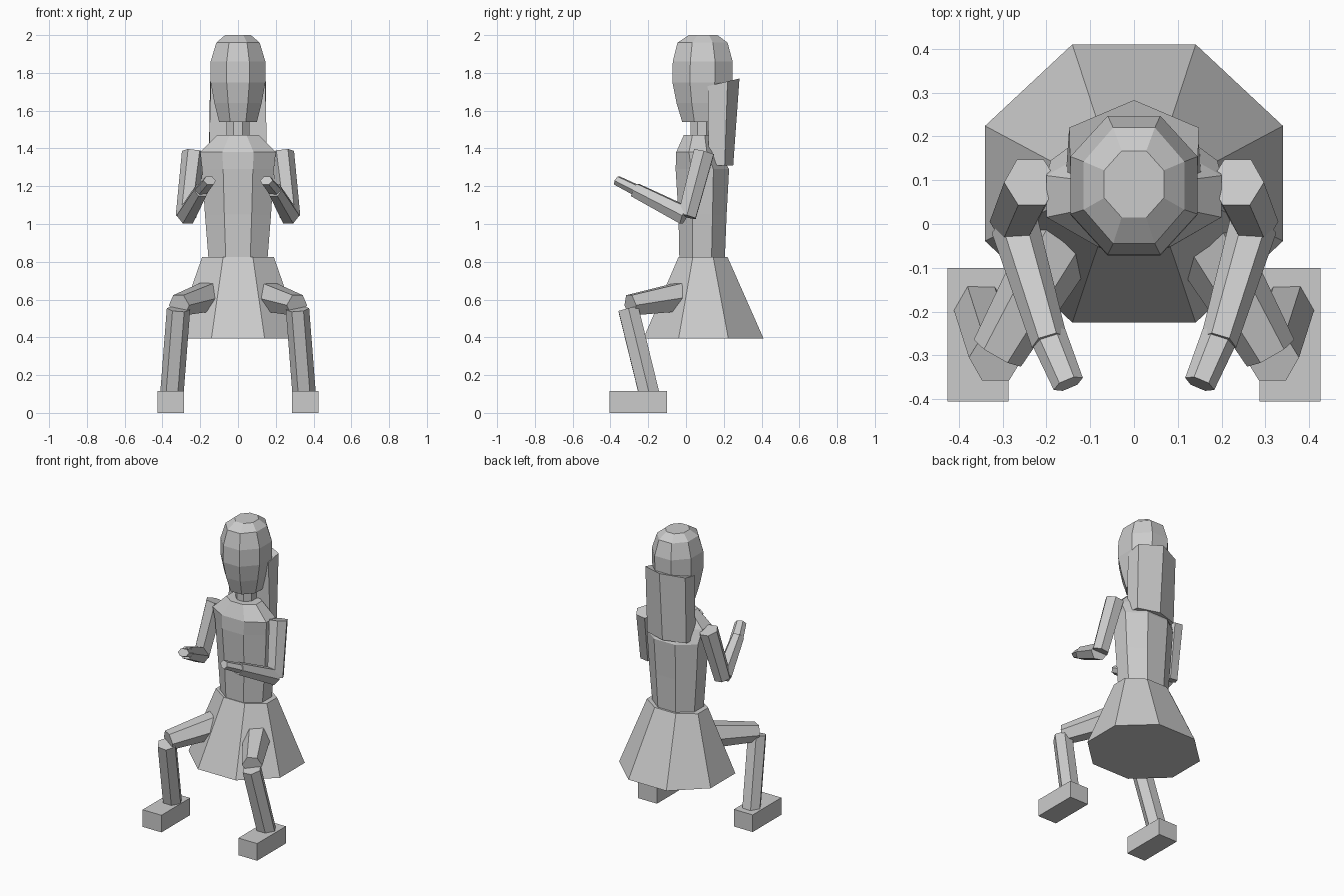
import bpy, bmesh, math
from mathutils import Vector

if "Cube" in bpy.data.objects:
    bpy.data.objects.remove(bpy.data.objects["Cube"])


def finish(name, bm):
    bmesh.ops.recalc_face_normals(bm, faces=bm.faces)
    me = bpy.data.meshes.new(name)
    bm.to_mesh(me)
    bm.free()
    ob = bpy.data.objects.new(name, me)
    bpy.context.collection.objects.link(ob)
    return ob


def loft(name, loops):
    """Skin equal-length loops of points and cap both ends."""
    bm = bmesh.new()
    rows = [[bm.verts.new(p) for p in lp] for lp in loops]
    n = len(rows[0])
    for a, b in zip(rows, rows[1:]):
        for i in range(n):
            j = (i + 1) % n
            bm.faces.new((a[i], a[j], b[j], b[i]))
    bm.faces.new(rows[0])
    bm.faces.new(rows[-1])
    return finish(name, bm)


def octagon(z, half_x, y0, y1):
    """Octagon with flat sides touching +-half_x and y0..y1."""
    k = 1 / math.cos(math.pi / 8)
    cy, ry = (y0 + y1) / 2, (y1 - y0) / 2
    angles = [math.pi / 8 + i * math.pi / 4 for i in range(8)]
    return [(half_x * k * math.cos(a), cy + ry * k * math.sin(a), z) for a in angles]


def limb(name, p, q, r0, r1, flat=1.0):
    """Six-sided tapered limb from p to q; flat squashes it vertically."""
    p, q = Vector(p), Vector(q)
    d = (q - p).normalized()
    ref = Vector((0, 0, 1)) if abs(d.z) < 0.8 else Vector((0, 1, 0))
    u = d.cross(ref).normalized()
    v = u.cross(d)

    def ring(c, r):
        return [c + r * (u * math.cos(a) + v * flat * math.sin(a))
                for a in (i * math.pi / 3 for i in range(6))]
    return loft(name, [ring(p, r0), ring(q, r1)])


# Head, neck, torso and skirt as stacked octagons
loft("head", [octagon(*r) for r in (
    (1.54, 0.10, -0.02, 0.20), (1.64, 0.125, -0.05, 0.225), (1.75, 0.145, -0.072, 0.245),
    (1.86, 0.145, -0.07, 0.247), (1.96, 0.115, -0.045, 0.22), (2.0, 0.068, 0.015, 0.167))])
loft("neck", [octagon(1.43, 0.06, 0.025, 0.145), octagon(1.57, 0.06, 0.025, 0.145)])
loft("torso", [octagon(*r) for r in (
    (0.80, 0.155, -0.035, 0.205), (1.05, 0.175, -0.04, 0.215), (1.29, 0.19, -0.055, 0.228),
    (1.38, 0.20, -0.052, 0.178), (1.47, 0.11, -0.012, 0.145))])
loft("skirt", [octagon(0.395, 0.34, -0.225, 0.41), octagon(0.825, 0.19, -0.04, 0.22)])

# Long hair panel down the back
loft("hair", [
    [(-0.155, 0.12, 1.31), (-0.145, 0.205, 1.31), (0, 0.25, 1.31), (0.145, 0.205, 1.31), (0.155, 0.12, 1.31)],
    [(-0.145, 0.115, 1.73), (-0.148, 0.22, 1.755), (0, 0.283, 1.77), (0.148, 0.22, 1.755), (0.145, 0.115, 1.73)]])

# Arms, legs and feet, mirrored left and right
for side, s in (("left", 1), ("right", -1)):
    def at(x, y, z):
        return (s * x, y, z)
    limb(side + "_upper_arm", at(0.235, 0.095, 1.38), at(0.275, 0.005, 1.04), 0.062, 0.055)
    limb(side + "_forearm", at(0.272, -0.005, 1.045), at(0.193, -0.27, 1.18), 0.055, 0.042)
    limb(side + "_hand", at(0.196, -0.255, 1.175), at(0.15, -0.365, 1.23), 0.042, 0.036, 0.75)
    limb(side + "_thigh", at(0.12, 0.04, 0.625), at(0.312, -0.295, 0.57), 0.092, 0.062)
    limb(side + "_shin", at(0.315, -0.305, 0.55), at(0.35, -0.195, 0.10), 0.062, 0.062)

    bm = bmesh.new()
    bmesh.ops.create_cube(bm, size=1)
    bmesh.ops.scale(bm, vec=(0.14, 0.305, 0.115), verts=bm.verts)
    bmesh.ops.translate(bm, vec=at(0.356, -0.2525, 0.0575), verts=bm.verts)
    finish(side + "_foot", bm)
